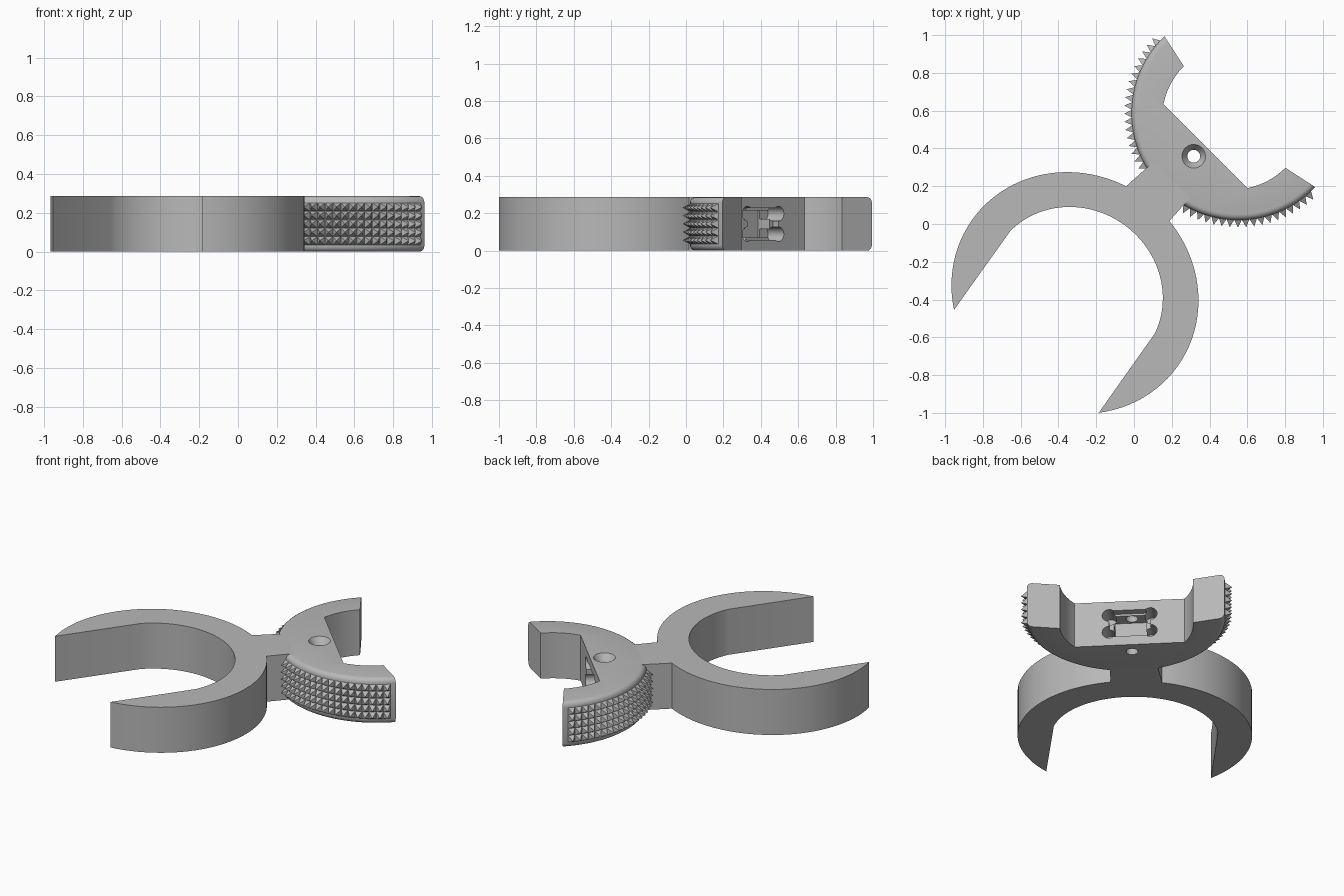
import bpy, bmesh
from math import sin, cos, asin, radians, pi
from mathutils import Matrix, Vector

if "Cube" in bpy.data.objects:
    bpy.data.objects.remove(bpy.data.objects["Cube"], do_unlink=True)

HEIGHT = 0.286
MID = HEIGHT / 2
ARC_X, ARC_R = 0.805, 0.565          # centre and radius of the gripping arc
RING_FRAME = Matrix.Translation((-0.3125, -0.365, 0)) @ Matrix.Rotation(radians(54.6), 4, "Z")
HEAD_FRAME = Matrix.Rotation(radians(45), 4, "Z") @ Matrix.Translation((0, 0.024, 0))

grey = bpy.data.materials.new("plain_grey")
grey.use_nodes = True
colour = (0.48, 0.48, 0.48, 1)
grey.diffuse_color = colour
grey.node_tree.nodes["Principled BSDF"].inputs["Base Color"].default_value = colour


def finish(name, bm, frame, smooth=True):
    bmesh.ops.recalc_face_normals(bm, faces=bm.faces)
    bm.transform(frame)
    mesh = bpy.data.meshes.new(name)
    bm.to_mesh(mesh)
    bm.free()
    mesh.materials.append(grey)
    obj = bpy.data.objects.new(name, mesh)
    bpy.context.collection.objects.link(obj)
    if smooth:
        smooth_object(obj)
    return obj


def activate(obj):
    bpy.ops.object.select_all(action="DESELECT")
    obj.select_set(True)
    bpy.context.view_layer.objects.active = obj


def smooth_object(obj):
    activate(obj)
    bpy.ops.object.shade_smooth_by_angle(angle=radians(30))


def prism(points):
    bm = bmesh.new()
    base = bm.faces.new([bm.verts.new((x, y, 0)) for x, y in points])
    top = bmesh.ops.extrude_face_region(bm, geom=[base])["geom"]
    verts = [g for g in top if isinstance(g, bmesh.types.BMVert)]
    bmesh.ops.translate(bm, verts=verts, vec=(0, 0, HEIGHT))
    return bm


def spread(start, end, count):
    return [start + (end - start) * i / (count - 1) for i in range(count)]


def arc_point(angle, radius=ARC_R):
    return ARC_X - radius * cos(angle), radius * sin(angle)


# Open ring: slightly oval, with parallel jaws
outer_end = pi - asin(0.47 / 0.668)
inner_end = asin(0.469 / 0.475)
outline = [(0.625 * cos(t), 0.668 * sin(t)) for t in spread(-outer_end, outer_end, 73)]
outline += [(0.445 * cos(t), 0.475 * sin(t)) for t in spread(inner_end, -inner_end, 49)]
finish("open_ring", prism(outline), RING_FRAME)

# Neck joining the ring to the head
finish("neck", prism([(0.11, -0.147), (0.31, -0.136), (0.31, 0.136), (0.11, 0.147)]), HEAD_FRAME)

# Head: half-round grip with two horns and a flat between them
rim = [arc_point(t) for t in spread(radians(-91.2), radians(91.2), 65)]
horn = [arc_point(radians(85.8 - 33.9 * s), 0.381 + 0.018 * s) for s in spread(0, 1, 13)]
bm = prism(rim + horn + [(x, -y) for x, y in reversed(horn)])


def on_rim(v):
    return abs((Vector((v.co.x - ARC_X, v.co.y))).length - ARC_R) < 0.001


rim_edges = [e for e in bm.edges
             if all(on_rim(v) for v in e.verts)
             and abs(e.verts[0].co.z - e.verts[1].co.z) < 0.001]
bmesh.ops.recalc_face_normals(bm, faces=bm.faces)
bmesh.ops.bevel(bm, geom=rim_edges, offset=0.03, segments=4, profile=0.5, affect="EDGES")
head = finish("grip_head", bm, HEAD_FRAME, smooth=False)


# Cut-outs in the head
def cut(bm):
    cutter = finish("cutter", bm, HEAD_FRAME, smooth=False)
    cutter.hide_render = True
    mod = head.modifiers.new("cut", "BOOLEAN")
    mod.operation = "DIFFERENCE"
    mod.solver = "EXACT"
    mod.object = cutter
    activate(head)
    bpy.ops.object.modifier_apply(modifier=mod.name)
    bpy.data.objects.remove(cutter, do_unlink=True)


def cut_box(low, high):
    bm = bmesh.new()
    low, high = Vector(low), Vector(high)
    size = Matrix.Diagonal((*(high - low), 1))
    bmesh.ops.create_cube(bm, size=1, matrix=Matrix.Translation((low + high) / 2) @ size)
    cut(bm)


def cut_round(centre, r1, r2, depth, turn=Matrix.Identity(4)):
    bm = bmesh.new()
    bmesh.ops.create_cone(bm, cap_ends=True, segments=32, radius1=r1, radius2=r2,
                          depth=depth, matrix=Matrix.Translation(centre) @ turn)
    cut(bm)


FACE_X = 0.559
cut_box((FACE_X - 0.13, -0.092, MID - 0.072), (FACE_X + 0.05, 0.092, MID + 0.072))
cut_box((FACE_X - 0.045, -0.118, MID - 0.085), (FACE_X + 0.05, 0.118, MID + 0.085))
sideways = Matrix.Rotation(radians(90), 4, "Y")
for side in (-1, 1):
    for level in (-1, 1):
        cut_round((FACE_X - 0.03, side * 0.118, MID + level * 0.055),
                  0.039, 0.039, 0.18, sideways)
# Screw hole with a countersunk top
cut_round((0.477, 0.006, MID), 0.034, 0.034, 0.5)
cut_round((0.477, 0.006, HEIGHT - 0.02), 0.034, 0.064, 0.044)
smooth_object(head)

# Rows of pointed studs around both halves of the rim
bm = bmesh.new()
STEP = radians(70) / 17
PITCH = 0.0435
for side in (-1, 1):
    for angle in spread(radians(16), radians(86), 18):
        for row in range(-2, 3):
            z = MID + row * PITCH
            corners = []
            for da, dz in ((-1, -1), (1, -1), (1, 1), (-1, 1)):
                x, y = arc_point(angle + da * STEP / 2, ARC_R - 0.001)
                corners.append(bm.verts.new((x, side * y, z + dz * PITCH / 2)))
            x, y = arc_point(angle, ARC_R + 0.04)
            tip = bm.verts.new((x, side * y, z))
            bm.faces.new(corners)
            for i in range(4):
                bm.faces.new((corners[i], corners[(i + 1) % 4], tip))
finish("grip_studs", bm, HEAD_FRAME, smooth=False)
